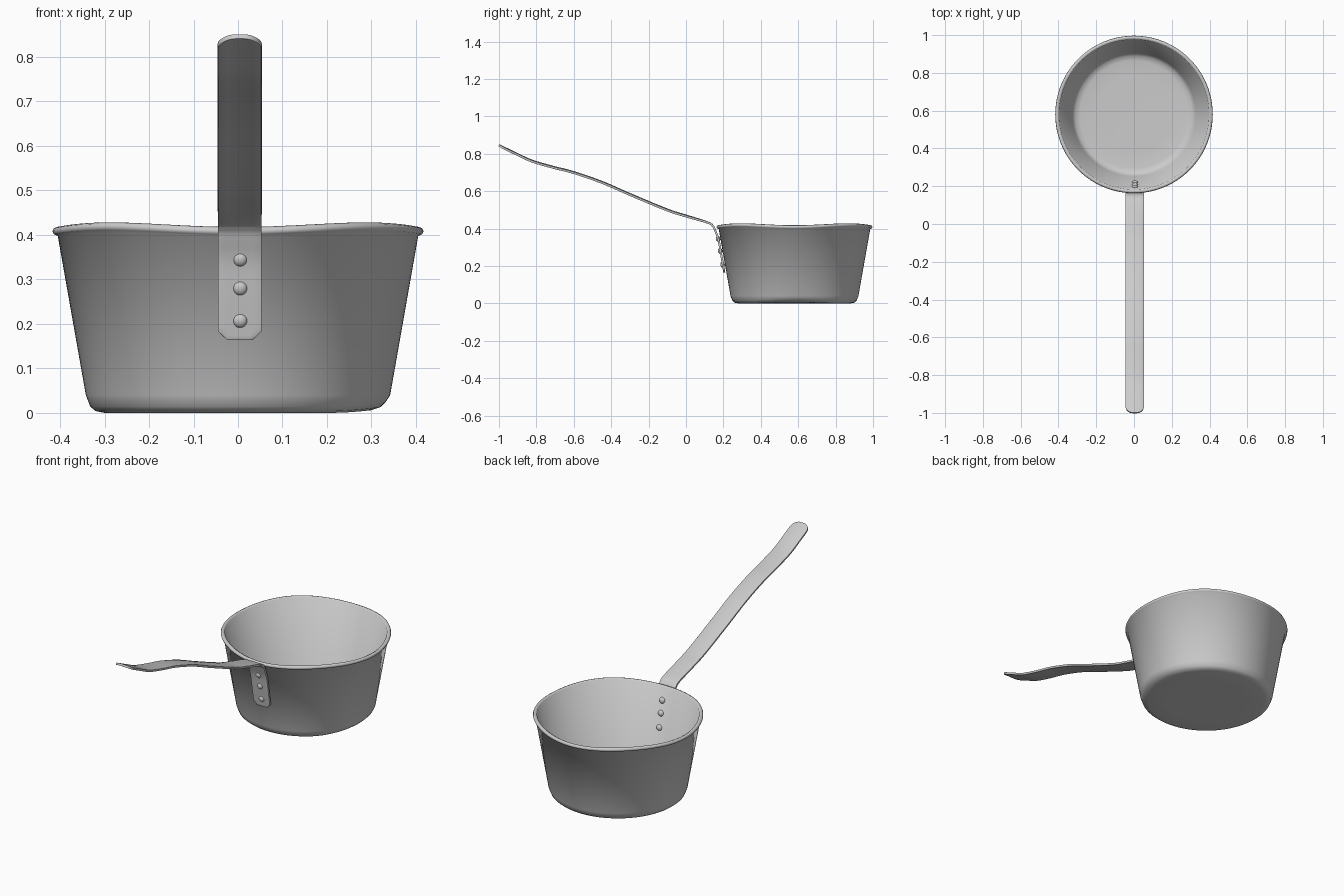
import bpy, bmesh, math
from mathutils import Vector, Matrix

if "Cube" in bpy.data.objects:
    bpy.data.objects.remove(bpy.data.objects["Cube"])

POT_Y = 0.58
SEG = 96
steel = bpy.data.materials.new("dark_steel")
steel.diffuse_color = (0.56, 0.56, 0.56, 1)
steel.use_nodes = True
steel.node_tree.nodes["Principled BSDF"].inputs["Base Color"].default_value = steel.diffuse_color


def make_object(name, bm, angle=40):
    bmesh.ops.recalc_face_normals(bm, faces=bm.faces)
    mesh = bpy.data.meshes.new(name)
    bm.to_mesh(mesh)
    bm.free()
    mesh.materials.append(steel)
    obj = bpy.data.objects.new(name, mesh)
    bpy.context.collection.objects.link(obj)
    bpy.ops.object.select_all(action='DESELECT')
    obj.select_set(True)
    bpy.context.view_layer.objects.active = obj
    bpy.ops.object.shade_smooth_by_angle(angle=math.radians(angle))
    return obj


def catmull(points, steps=12):
    pts = [Vector(p) for p in points]
    pts = [2 * pts[0] - pts[1]] + pts + [2 * pts[-1] - pts[-2]]
    out = []
    for a, b, c, d in zip(pts, pts[1:], pts[2:], pts[3:]):
        for k in range(steps):
            t = k / steps
            out.append(0.5 * (2 * b + (c - a) * t + (2 * a - 5 * b + 4 * c - d) * t * t
                              + (3 * b - a - 3 * c + d) * t ** 3))
    return out + [pts[-2]]


# Pot: lathed wall with a rolled lip and a slightly hand-beaten, wavy rim.
# Each wall is one long span, so its shading blends softly from lip to floor.
profile = [(0.20, 0.0), (0.30, 0.0), (0.320, 0.004), (0.332, 0.014), (0.342, 0.040),
           (0.405, 0.402), (0.414, 0.406), (0.417, 0.413),
           (0.414, 0.420), (0.406, 0.423), (0.397, 0.418),
           (0.327, 0.036), (0.310, 0.017), (0.285, 0.012), (0.20, 0.011)]
bm = bmesh.new()
rings = []
for r, z in profile:
    ring = []
    for i in range(SEG):
        a = 2 * math.pi * i / SEG
        x, y = r * math.cos(a), r * math.sin(a)
        wave = -0.005 * math.cos(4 * a) * (z / 0.42) ** 2
        dent = 0.012 * (max(0, x - 0.2) / 0.14) ** 2 if z < 0.03 else 0
        ring.append(bm.verts.new((x, y + POT_Y, z + wave + dent)))
    rings.append(ring)
for lo, hi in zip(rings, rings[1:]):
    for i in range(SEG):
        j = (i + 1) % SEG
        bm.faces.new((lo[i], lo[j], hi[j], hi[i]))
bm.faces.new(rings[0])
bm.faces.new(rings[-1])
make_object("pot", bm, 100)

# Handle: flat strap swept along a bent path, chamfered foot and rounded tip
path = catmull([(0.205, 0.165), (0.190, 0.25), (0.175, 0.335), (0.158, 0.385), (0.143, 0.415),
                (0.113, 0.434), (0.0, 0.470), (-0.1, 0.502), (-0.3, 0.585), (-0.45, 0.650),
                (-0.6, 0.702), (-0.72, 0.733), (-0.83, 0.766), (-0.92, 0.808), (-1.0, 0.846)])
dist = [0.0]
for p, q in zip(path, path[1:]):
    dist.append(dist[-1] + (q - p).length)
total = dist[-1]
WIDTH, TIP, THICK = 0.049, 0.038, 0.011


def half_width(s):
    d = total - s
    if d < TIP:
        return WIDTH - TIP + math.sqrt(max(0, TIP ** 2 - (TIP - d) ** 2))
    return WIDTH - max(0, 0.02 - s)


stations = [(s, p) for s, p in zip(dist, path) if 0.022 < s < total - TIP]
for s in [0, 0.01, 0.02] + [total - TIP * (1 - math.sin(k * math.pi / 16)) for k in range(9)]:
    i = max(k for k in range(len(dist) - 1) if dist[k] <= s)
    t = (s - dist[i]) / (dist[i + 1] - dist[i])
    stations.append((s, path[i].lerp(path[i + 1], t)))
stations.sort(key=lambda e: e[0])

bm = bmesh.new()
rows = []
for s, p in stations:
    w = half_width(s)
    crown = 0.005 * min(1, max(0, s - 0.25) / 0.15)
    rows.append([bm.verts.new((0.004 + u * w, p.x, p.y - crown * (u * w / WIDTH) ** 2))
                 for u in (-1, -0.6, -0.2, 0.2, 0.6, 1)])
for a, b in zip(rows, rows[1:]):
    for i in range(5):
        bm.faces.new((a[i], a[i + 1], b[i + 1], b[i]))
handle = make_object("handle", bm)
solid = handle.modifiers.new("thickness", 'SOLIDIFY')
solid.thickness = THICK
solid.offset = 0
bevel = handle.modifiers.new("soft_edges", 'BEVEL')
bevel.width = 0.003
bevel.segments = 2
bevel.limit_method = 'ANGLE'
bevel.angle_limit = math.radians(50)

# Rivets: flattened domes outside on the strap and inside on the pot wall
tilt = math.atan(0.174)
for n, z in enumerate((0.207, 0.28, 0.345), 1):
    wall = POT_Y - (0.403 - (0.388 - z) * 0.174)
    for side, y in (("outer", wall - 0.013), ("inner", wall + 0.011)):
        bm = bmesh.new()
        turn = (Matrix.Translation((0.005, y, z)) @ Matrix.Rotation(tilt, 4, 'X')
                @ Matrix.Diagonal((0.016, 0.012, 0.016, 1)))
        bmesh.ops.create_uvsphere(bm, u_segments=24, v_segments=12, radius=1, matrix=turn)
        make_object(f"rivet_{side}_{n}", bm)
